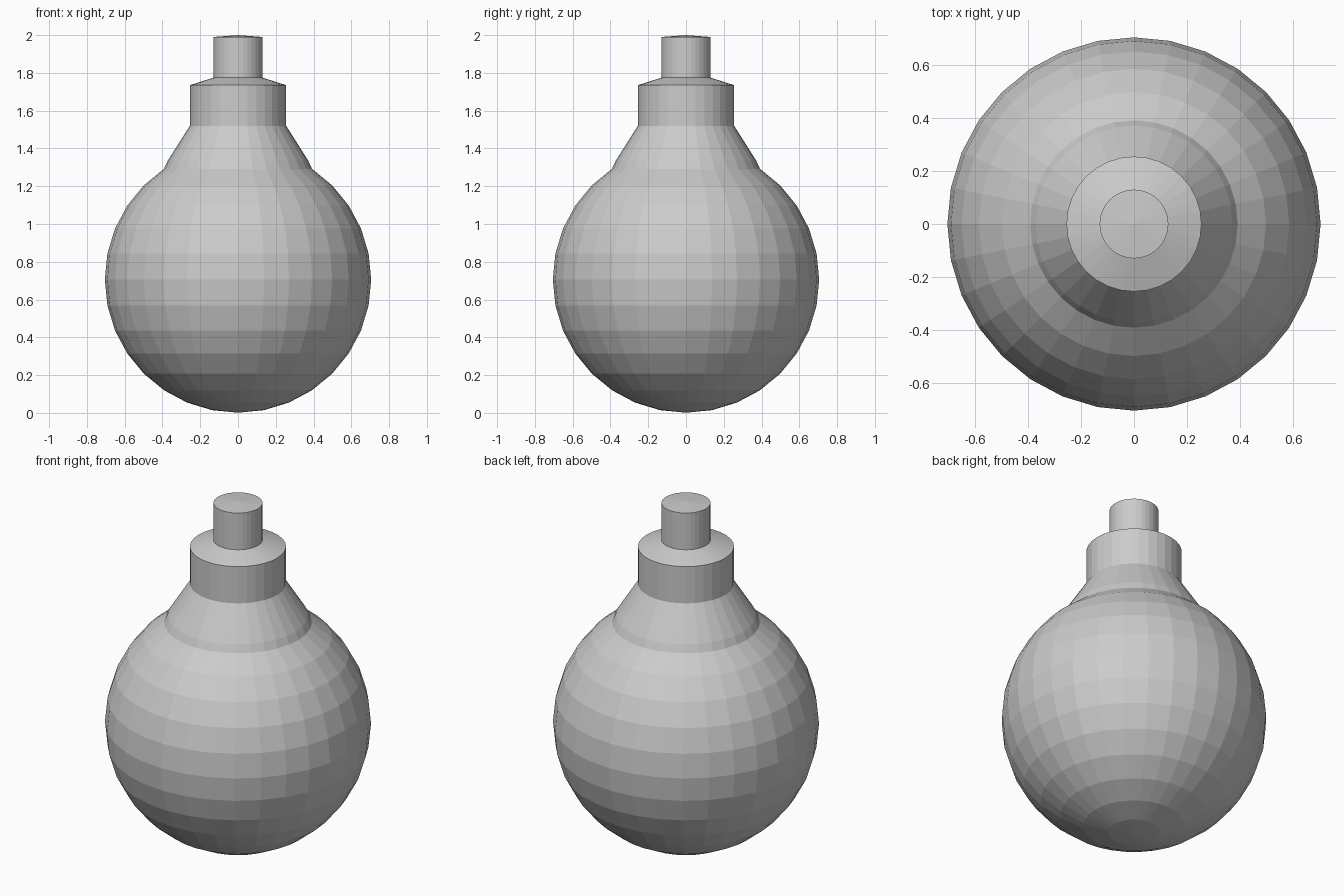
import bpy, bmesh
from math import sin, cos, pi

if "Cube" in bpy.data.objects:
    bpy.data.objects.remove(bpy.data.objects["Cube"])

SIDES = 32
R, CZ = 0.705, 0.706   # bulb radius and centre height


def lathe(name, profile):
    """Revolve (radius, z) points, bottom to top, into a flat-shaded part."""
    bm = bmesh.new()
    vs = [bm.verts.new((r, 0, z)) for r, z in profile]
    es = [bm.edges.new(pair) for pair in zip(vs, vs[1:])]
    bmesh.ops.spin(bm, geom=vs + es, cent=(0, 0, 0), axis=(0, 0, 1),
                   angle=2 * pi, steps=SIDES, use_duplicate=False)
    bmesh.ops.remove_doubles(bm, verts=bm.verts, dist=0.0005)
    bmesh.ops.recalc_face_normals(bm, faces=bm.faces)
    # keep open-ended shells facing outward
    bm.normal_update()
    if sum(f.normal.x * f.calc_center_median().x + f.normal.y * f.calc_center_median().y
           for f in bm.faces) < 0:
        bmesh.ops.reverse_faces(bm, faces=bm.faces)
    mesh = bpy.data.meshes.new(name)
    bm.to_mesh(mesh)
    bm.free()
    obj = bpy.data.objects.new(name, mesh)
    bpy.context.collection.objects.link(obj)
    return obj


# Round bulb: sphere rings up to the neck, then the tapering shoulder
bulb = [(R * sin(pi * i / 16), CZ - R * cos(pi * i / 16)) for i in range(14)]
lathe("bulb", bulb + [(0.372, 1.335), (0.255, 1.52)])

# Collar with sloped top
lathe("collar", [(0.255, 1.52), (0.255, 1.735), (0.13, 1.775)])

# Stem with slightly raised cap
lathe("stem", [(0.13, 1.775), (0.13, 1.99), (0, 2.0)])
